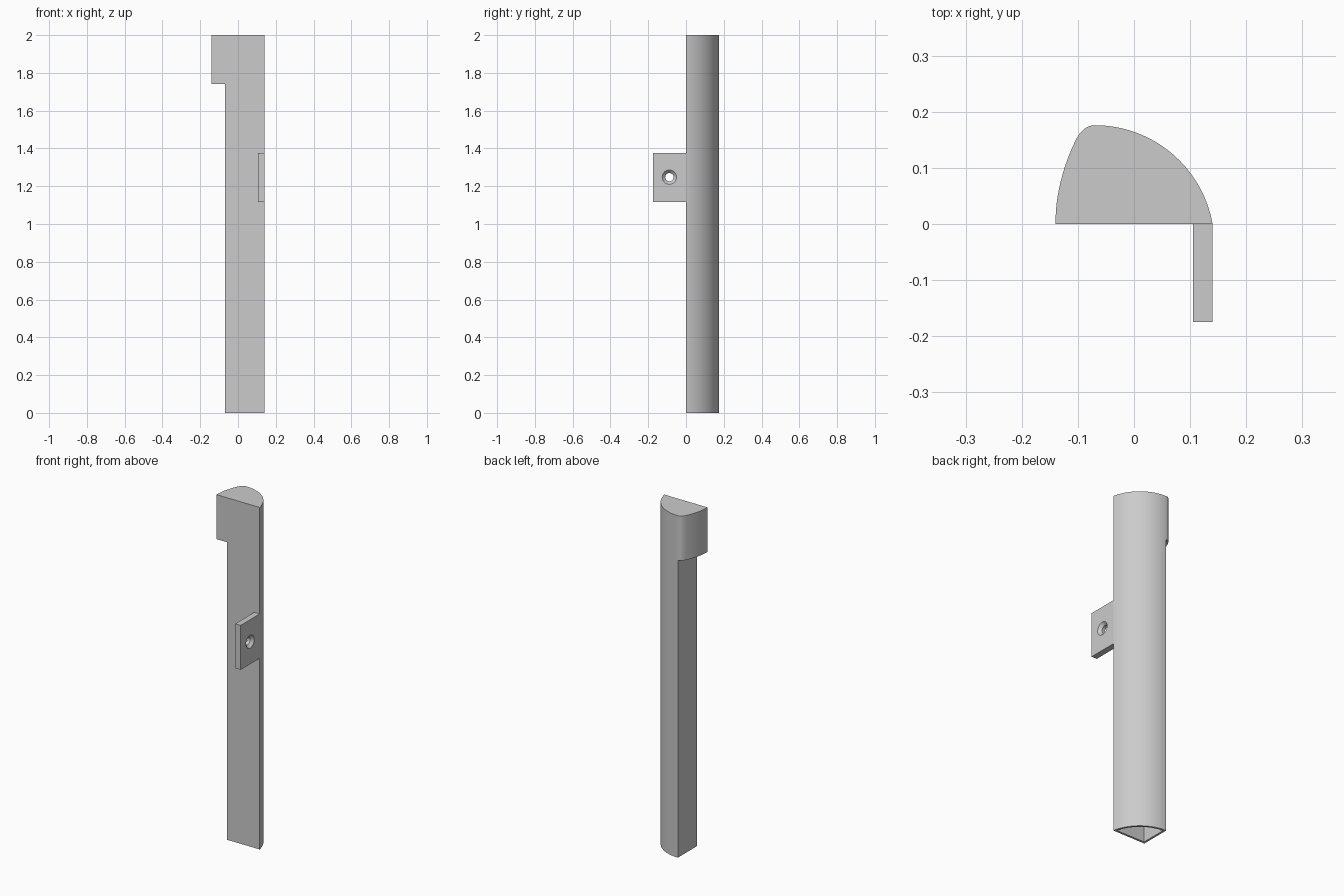
import bpy, bmesh, math
from mathutils import Matrix

if "Cube" in bpy.data.objects:
    bpy.data.objects.remove(bpy.data.objects["Cube"], do_unlink=True)

grey = bpy.data.materials.new("light grey")
grey.use_nodes = True
grey.diffuse_color = (0.6, 0.6, 0.6, 1)
grey.node_tree.nodes["Principled BSDF"].inputs["Base Color"].default_value = (0.6, 0.6, 0.6, 1)

R, CX, CY = 0.2133, -0.07, -0.0373   # back arc
STEP_X, STEP_Z = -0.07, 1.74         # narrow body side, underside of the head
WALL = 0.012


def to_object(name, bm):
    bmesh.ops.recalc_face_normals(bm, faces=bm.faces)
    mesh = bpy.data.meshes.new(name)
    bm.to_mesh(mesh)
    bm.free()
    mesh.materials.append(grey)
    ob = bpy.data.objects.new(name, mesh)
    bpy.context.collection.objects.link(ob)
    return ob


def prism(name, outline, z0, z1):
    bm = bmesh.new()
    face = bm.faces.new([bm.verts.new((x, y, z0)) for x, y in outline])
    top = bmesh.ops.extrude_face_region(bm, geom=[face])["geom"]
    verts = [v for v in top if isinstance(v, bmesh.types.BMVert)]
    bmesh.ops.translate(bm, verts=verts, vec=(0, 0, z1 - z0))
    return to_object(name, bm)


def box(name, x0, x1, y0, y1, z0, z1):
    return prism(name, [(x0, y0), (x1, y0), (x1, y1), (x0, y1)], z0, z1)


def cone_x(name, r1, r2, x0, x1, y, z):
    bm = bmesh.new()
    place = Matrix.Translation(((x0 + x1) / 2, y, z)) @ Matrix.Rotation(math.pi / 2, 4, "Y")
    bmesh.ops.create_cone(bm, cap_ends=True, segments=32, radius1=r1, radius2=r2,
                          depth=x1 - x0, matrix=place)
    return to_object(name, bm)


def cut(ob, cutter):
    cutter.hide_render = True
    mod = ob.modifiers.new("cut", "BOOLEAN")
    mod.operation, mod.solver, mod.object = "DIFFERENCE", "EXACT", cutter
    bpy.context.view_layer.objects.active = ob
    bpy.ops.object.modifier_apply(modifier=mod.name)
    bpy.data.objects.remove(cutter, do_unlink=True)


def back_arc(radius, x0, y0, n=32):
    """Points of the back arc from the line y = y0 round to x = x0."""
    a0 = math.asin((y0 - CY) / radius)
    a1 = math.acos((x0 - CX) / radius)
    angles = [a0 + (a1 - a0) * i / n for i in range(n + 1)]
    return [(CX + radius * math.cos(a), CY + radius * math.sin(a)) for a in angles]


# Full outline: back arc, rounded corner, gently curved side
outline = back_arc(R, CX, 0)
top_y, side_y = CY + R, 0.15
p0, p1, p2 = (CX, top_y), (-0.09, top_y), (-0.14 + side_y ** 2 / 0.62, side_y)
for i in range(1, 10):
    t = i / 10
    outline.append(tuple((1 - t) ** 2 * a + 2 * t * (1 - t) * b + t * t * c
                         for a, b, c in zip(p0, p1, p2)))
for i in range(13):
    y = side_y * (1 - i / 12)
    outline.append((-0.14 + y * y / 0.62, y))

# Column with an overhanging head and a hollow lower shaft
column = prism("column", outline, 0, 2)
cut(column, box("step_cutter", -0.3, STEP_X, -0.1, 0.3, -0.1, STEP_Z))
inner = back_arc(R - WALL, STEP_X + WALL, WALL) + [(STEP_X + WALL, WALL)]
cut(column, prism("hollow_cutter", inner, -0.1, STEP_Z))

# Mounting lug with a countersunk hole
lug = box("mounting_lug", 0.105, 0.14, -0.175, 0, 1.117, 1.377)
HOLE_Y, HOLE_Z = -0.088, 1.248
cut(lug, cone_x("hole_cutter", 0.022, 0.022, 0.05, 0.2, HOLE_Y, HOLE_Z))
cut(lug, cone_x("countersink_cutter", 0.018, 0.042, 0.12, 0.144, HOLE_Y, HOLE_Z))

for ob in (column, lug):
    bpy.ops.object.select_all(action="DESELECT")
    ob.select_set(True)
    bpy.context.view_layer.objects.active = ob
    bpy.ops.object.shade_smooth_by_angle(angle=math.radians(30))
